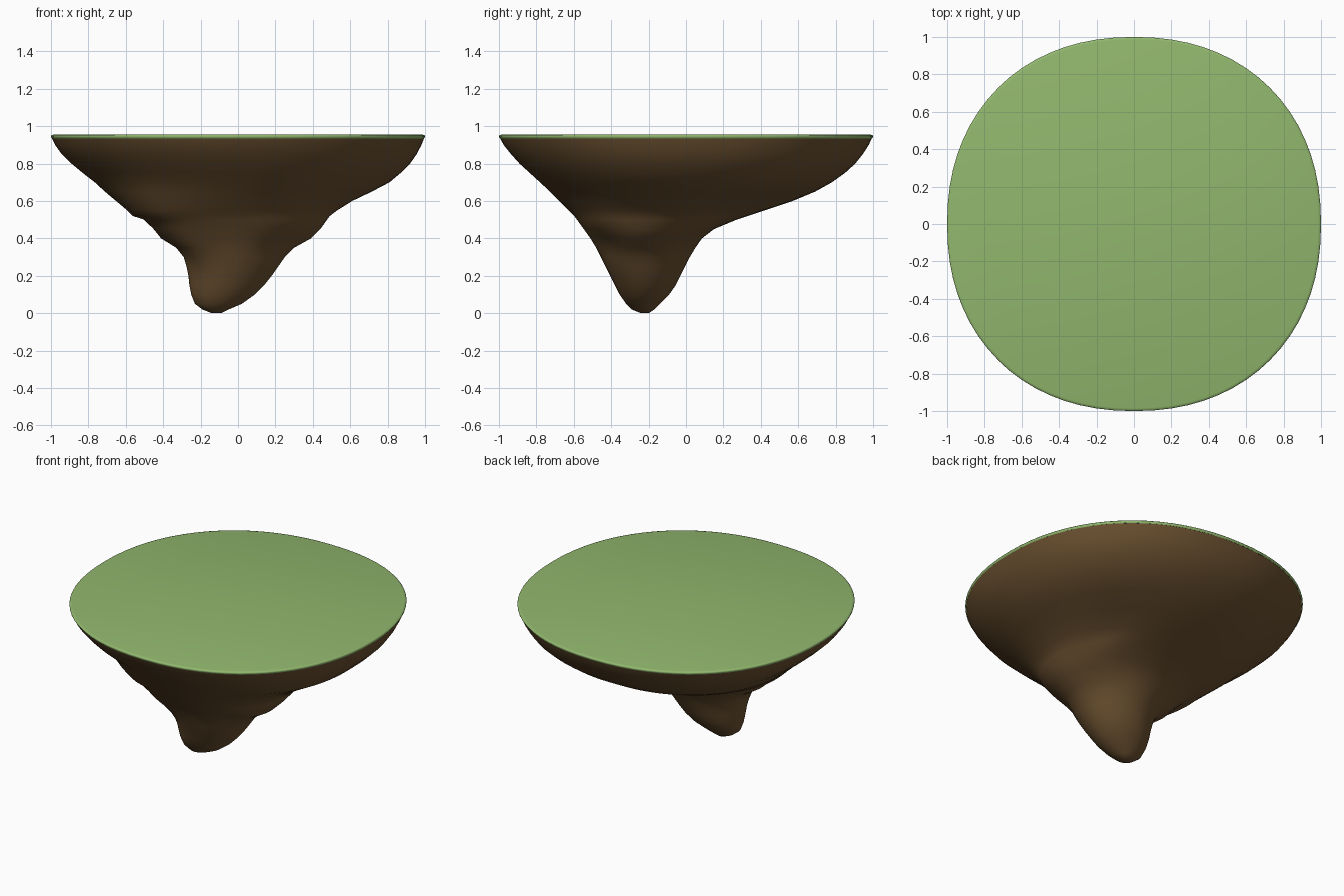
import bpy, bmesh, math

if "Cube" in bpy.data.objects:
    bpy.data.objects.remove(bpy.data.objects["Cube"])

SEG = 72


def material(name, rgb):
    m = bpy.data.materials.new(name)
    m.diffuse_color = (*rgb, 1.0)
    m.use_nodes = True
    m.node_tree.nodes["Principled BSDF"].inputs["Base Color"].default_value = m.diffuse_color
    return m


grass_mat = material("grass green", (0.285, 0.475, 0.155))
earth_mat = material("earth brown", (0.148, 0.082, 0.030))

# Lobes and hollows on the rock: angle, height, push, angular width, height width
BUMPS = [
    (-45, 0.53, 0.025, 25, 0.08),
    (-48, 0.37, -0.02, 20, 0.06),
    (45, 0.57, -0.04, 20, 0.06),
    (45, 0.46, 0.025, 20, 0.06),
    (225, 0.55, 0.055, 25, 0.14),
    (225, 0.36, 0.02, 20, 0.08),
]


def bump(deg, z):
    total = 0.0
    for a, h, push, wa, wz in BUMPS:
        d = (deg - a + 180) % 360 - 180
        total += push * math.exp(-(d / wa) ** 2 - ((z - h) / wz) ** 2)
    return total


def ring(bm, z, x0, x1, y0, y1, bumpy=False):
    """Rounded-square ring filling the given x and y range."""
    n = 2.0 + 0.18 * min(1.0, max(0.0, (z - 0.4) / 0.4))
    verts = []
    for i in range(SEG):
        t = 2 * math.pi * i / SEG
        c, s = math.cos(t), math.sin(t)
        px = math.copysign(abs(c) ** (2 / n), c)
        py = math.copysign(abs(s) ** (2 / n), s)
        push = bump(math.degrees(t), z) if bumpy else 0.0
        verts.append(bm.verts.new((
            (x0 + x1) / 2 + px * (x1 - x0) / 2 + c * push,
            (y0 + y1) / 2 + py * (y1 - y0) / 2 + s * push, z)))
    return verts


def loft(name, rows, mat, cap, bumpy=False, angle=60):
    """Skin a stack of rings and cap one end (0 bottom, -1 top)."""
    bm = bmesh.new()
    rings = [ring(bm, *r, bumpy) for r in rows]
    for a, b in zip(rings, rings[1:]):
        for i in range(SEG):
            j = (i + 1) % SEG
            bm.faces.new((a[i], a[j], b[j], b[i]))
    bm.faces.new(rings[-1] if cap else rings[0][::-1])
    me = bpy.data.meshes.new(name)
    bm.to_mesh(me)
    bm.free()
    me.materials.append(mat)
    ob = bpy.data.objects.new(name, me)
    bpy.context.collection.objects.link(ob)
    bpy.ops.object.select_all(action='DESELECT')
    ob.select_set(True)
    bpy.context.view_layer.objects.active = ob
    bpy.ops.object.shade_smooth_by_angle(angle=math.radians(angle))
    return ob


# Hanging rock: height, left, right, front, back
ROCK = [
    (0.00, -0.14, -0.09, -0.24, -0.20),
    (0.02, -0.19, -0.05, -0.29, -0.17),
    (0.05, -0.23, 0.02, -0.32, -0.14),
    (0.10, -0.25, 0.09, -0.355, -0.09),
    (0.15, -0.26, 0.14, -0.38, -0.055),
    (0.20, -0.265, 0.18, -0.405, -0.03),
    (0.25, -0.275, 0.215, -0.43, -0.005),
    (0.30, -0.29, 0.25, -0.455, 0.02),
    (0.35, -0.33, 0.30, -0.48, 0.05),
    (0.40, -0.41, 0.39, -0.51, 0.085),
    (0.45, -0.45, 0.44, -0.545, 0.15),
    (0.50, -0.50, 0.475, -0.58, 0.27),
    (0.52, -0.56, 0.49, -0.595, 0.33),
    (0.55, -0.59, 0.53, -0.625, 0.42),
    (0.60, -0.65, 0.61, -0.675, 0.57),
    (0.65, -0.71, 0.715, -0.725, 0.69),
    (0.70, -0.765, 0.81, -0.78, 0.78),
    (0.75, -0.83, 0.87, -0.835, 0.85),
    (0.80, -0.89, 0.92, -0.89, 0.905),
    (0.85, -0.942, 0.955, -0.935, 0.945),
    (0.90, -0.978, 0.981, -0.975, 0.977),
    (0.934, -0.994, 0.994, -0.993, 0.993),
]
loft("hanging_rock", ROCK, earth_mat, 0, bumpy=True, angle=80)

# Thin turf layer with a softly rounded rim
TURF = [(z, -r, r, -r, r) for z, r in
        ((0.934, 0.994), (0.941, 0.999), (0.947, 1.0), (0.952, 0.996), (0.955, 0.985))]
loft("grass_top", TURF, grass_mat, 1, angle=50)
